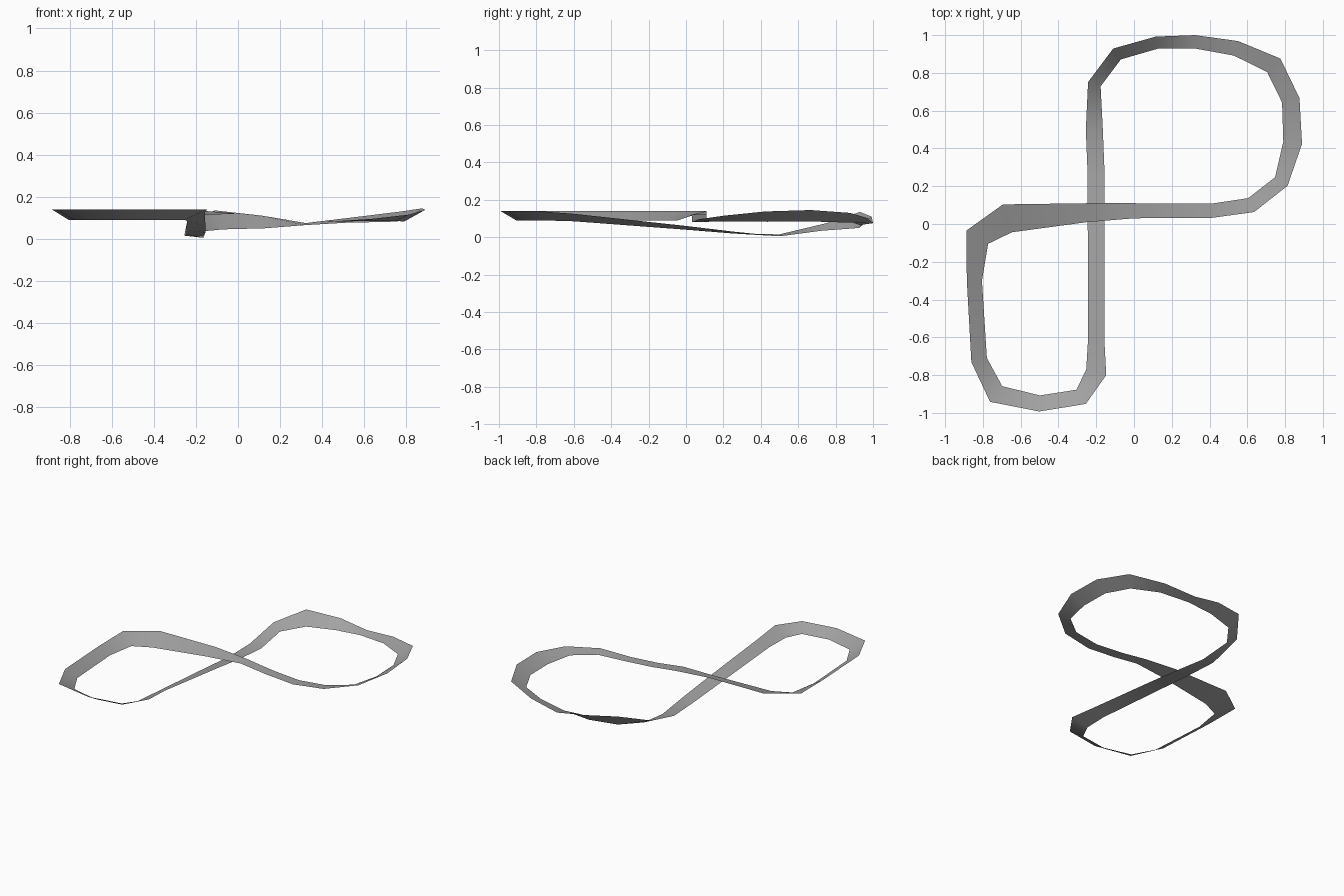
import bpy
import bmesh
from mathutils import Vector

default_cube = bpy.data.objects.get("Cube")
if default_cube:
    bpy.data.objects.remove(default_cube, do_unlink=True)


def make_material(name, colour):
    material = bpy.data.materials.new(name)
    material.use_nodes = True
    material.diffuse_color = colour
    shader = material.node_tree.nodes["Principled BSDF"]
    shader.inputs["Base Color"].default_value = colour
    return material


# Each station is x, y, height, width and rise of the right edge over the
# left edge, in hundredths, following the direction of travel.

# Bridge heading east over the crossing
bridge = [(-25, 6, 12.5, 10, -3), (0, 7, 12, 8, 0), (20, 7, 9.5, 7.5, 0),
          (41, 7, 8, 7.5, 0), (62, 10, 9, 8, 1)]

# Large loop turning left, banked up on its outer edge
north_loop = [(78, 22.5, 10, 8, 3), (84, 43, 11, 10, 5.5), (83, 65.5, 11.5, 9.5, 6),
              (74, 84, 10.5, 10, 5), (54, 93, 9, 8, 2.5), (32, 96.5, 7, 7, 1),
              (12, 96, 8, 6.5, 6), (-9, 90, 9, 7, 9), (-21, 74, 5.5, 7, 4)]

# Long straight climbing south beneath the bridge
underpass = [(-21, 50, 1, 9, 1), (-20, 25, 2.5, 9, -1),
             (-20, 0, 5, 9, -2), (-20, -60, 10.5, 8.5, -4)]

# Narrow loop turning right, at constant height and bank
south_turns = [(-20, -78.5, 11), (-28, -91.5, 9), (-50, -95, 8.5), (-73, -90, 10.5),
               (-82, -72, 8.5), (-84.5, -30, 8), (-83, -7, 13.5), (-67, 3, 15.5)]
south_loop = [(x, y, 11.5, width, -5) for x, y, width in south_turns]


def build_ribbon(name, stations, material):
    """Loft a closed, banked strip along the stations."""
    bm = bmesh.new()
    centres = [Vector(station[:3]) / 100 for station in stations]
    count = len(stations)
    edges = []
    for i, (x, y, z, width, rise) in enumerate(stations):
        # The strip is cut across the average heading at each bend
        arriving = (centres[i] - centres[i - 1]).to_2d().normalized()
        leaving = (centres[(i + 1) % count] - centres[i]).to_2d().normalized()
        heading = (arriving + leaving).normalized()
        half = Vector((heading.y * width, -heading.x * width, rise)) / 200
        edges.append((bm.verts.new(centres[i] - half), bm.verts.new(centres[i] + half)))
    for i, (left, right) in enumerate(edges):
        next_left, next_right = edges[(i + 1) % count]
        bm.faces.new((left, right, next_right, next_left)).smooth = True
    mesh = bpy.data.meshes.new(name)
    bm.to_mesh(mesh)
    bm.free()
    mesh.materials.append(material)
    ribbon = bpy.data.objects.new(name, mesh)
    bpy.context.collection.objects.link(ribbon)
    return ribbon


surface_grey = make_material("surface_grey", (0.36, 0.36, 0.36, 1))
build_ribbon("track_surface", bridge + north_loop + underpass + south_loop, surface_grey)
